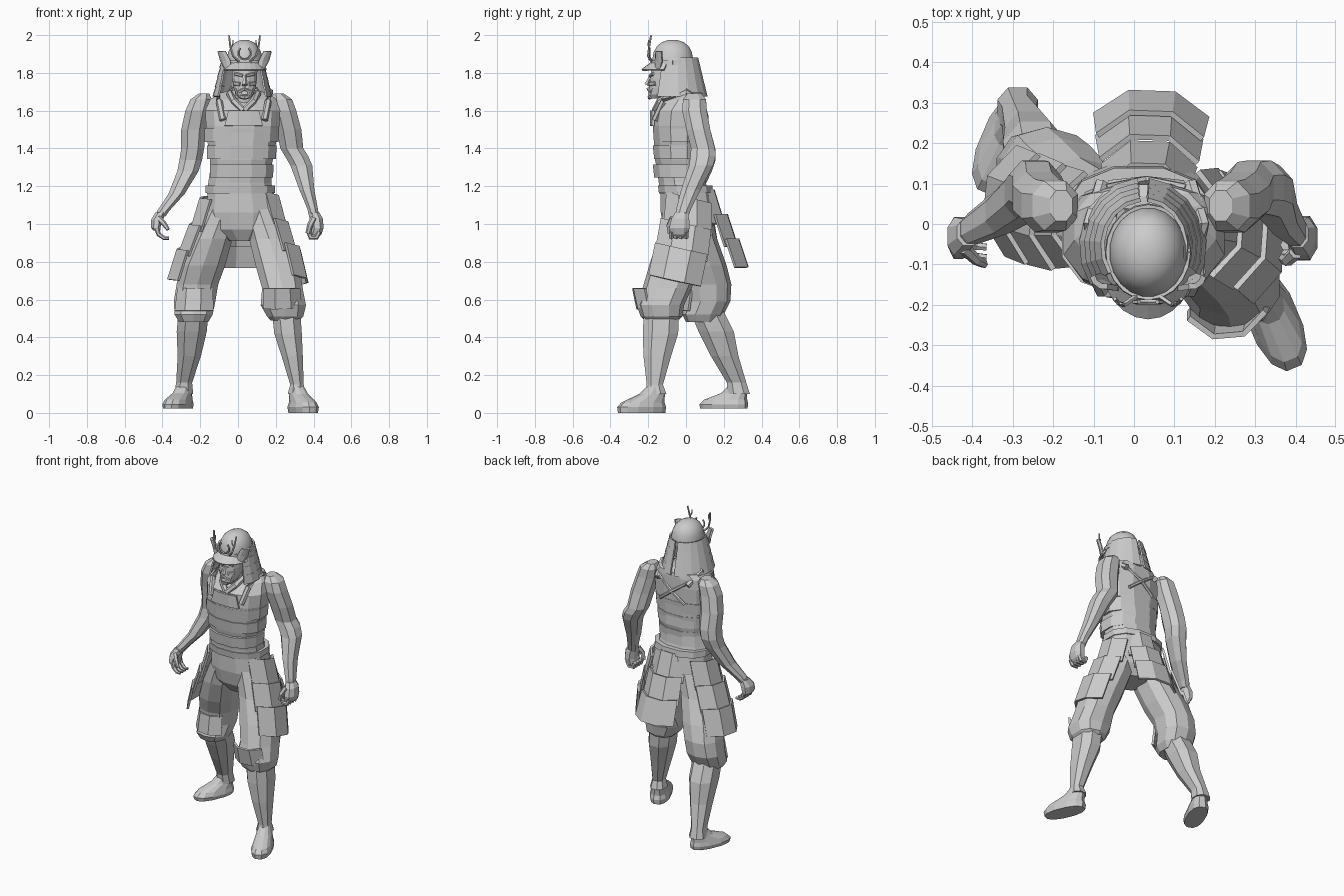
import bpy, bmesh, math
from math import sin, cos, radians, pi
from mathutils import Vector

grey = bpy.data.materials.new("plain_grey")
grey.diffuse_color = (0.6, 0.6, 0.6, 1)


def finish(name, bm, thick=0):
    bmesh.ops.recalc_face_normals(bm, faces=bm.faces)
    me = bpy.data.meshes.new(name)
    bm.to_mesh(me)
    bm.free()
    me.materials.append(grey)
    ob = bpy.data.objects.new(name, me)
    bpy.context.collection.objects.link(ob)
    if thick:
        m = ob.modifiers.new("thickness", 'SOLIDIFY')
        m.thickness, m.offset = thick, 0
    return ob


def grid(bm, rows, closed):
    """Skin rows of points with quads."""
    vs = [[bm.verts.new(p) for p in r] for r in rows]
    n = len(rows[0])
    for a, b in zip(vs, vs[1:]):
        for i in range(n if closed else n - 1):
            j = (i + 1) % n
            bm.faces.new((a[i], a[j], b[j], b[i]))
    return vs


def loft(name, rings, sides=10, rot=0, power=0.85):
    """Closed body from horizontal rings (z, x, y, rx, ry)."""
    rows = []
    for z, cx, cy, rx, ry in rings:
        r = []
        for i in range(sides):
            a = 2 * pi * (i + 0.5) / sides
            u = math.copysign(abs(cos(a)) ** power, cos(a)) * rx
            v = math.copysign(abs(sin(a)) ** power, sin(a)) * ry
            r.append((cx + u * cos(rot) - v * sin(rot), cy + u * sin(rot) + v * cos(rot), z))
        rows.append(r)
    bm = bmesh.new()
    vs = grid(bm, rows, True)
    bm.faces.new(vs[0])
    bm.faces.new(vs[-1])
    return finish(name, bm)


def panel(name, rows, angle, bend, lean=0):
    """Hanging plates; each row is (top centre, bottom centre, top width, bottom width)."""
    a = radians(angle)
    n, t = Vector((cos(a), sin(a), 0)), Vector((-sin(a), cos(a), 0))
    bm = bmesh.new()
    for top, bot, w0, w1 in rows:
        grid(bm, [[Vector(c) + t * u * w / 2 - n * bend * u * u - Vector((0, 0, lean * u))
                   for u in (-1, -0.4, 0.4, 1)] for c, w in ((top, w0), (bot, w1))], False)
    return finish(name, bm, 0.014)


def arc(name, bands, a0, a1, steps, thick=0.01):
    """Curved bands around the head; band = list of (z, x, y, rx, ry)."""
    bm = bmesh.new()
    for band in bands:
        grid(bm, [[(x + rx * cos(a), y + ry * sin(a), z) for a in
                   (radians(a0 + (a1 - a0) * i / steps) for i in range(steps + 1))]
                  for z, x, y, rx, ry in band], False)
    return finish(name, bm, thick)


def tube(name, pts, r0, r1=None, sides=6):
    """Tapered tube through points."""
    r1 = r0 if r1 is None else r1
    pts = [Vector(p) for p in pts]
    rows = []
    for k, p in enumerate(pts):
        d = (pts[min(k + 1, len(pts) - 1)] - pts[max(k - 1, 0)]).normalized()
        s = d.cross(Vector((0, 1, 0.1))).normalized()
        q = d.cross(s)
        r = r0 + (r1 - r0) * k / (len(pts) - 1)
        rows.append([p + r * (s * cos(2 * pi * i / sides) + q * sin(2 * pi * i / sides)) for i in range(sides)])
    bm = bmesh.new()
    vs = grid(bm, rows, True)
    bm.faces.new(vs[0])
    bm.faces.new(vs[-1])
    return finish(name, bm)


# Torso, belt and hips
loft("torso", [(1.16, .01, -.01, .18, .135), (1.22, .01, -.02, .172, .128), (1.3, .015, -.03, .165, .13),
               (1.34, .018, -.03, .172, .138), (1.42, .02, -.035, .185, .138), (1.52, .025, -.038, .2, .142),
               (1.6, .025, -.033, .205, .138), (1.66, .028, -.005, .18, .108), (1.69, .03, .02, .14, .08),
               (1.71, .03, .02, .07, .05)], 12)
loft("belt", [(1.165, .012, 0, .19, .148), (1.205, .012, -.005, .19, .148)], 12)
loft("hips", [(1.17, .015, 0, .18, .138), (1.06, .02, .01, .195, .148), (.97, .022, .01, .17, .13),
              (.91, .025, .01, .08, .09)], 12)
for z, w in ((1.28, .17), (1.38, .186), (1.47, .2)):  # overlapping cuirass bands
    loft("cuirass_band", [(z - .035, .018, -.036, w + .002, .136), (z + .035, .02, -.037, w + .004, .143)], 12)
panel("chest_plate", [((.03, -.186, 1.6), (.03, -.186, 1.52), .16, .2)], -90, .012)
for s in (-1, 1):
    tube("collar", [(.03, -.165, 1.6), (.03 + .05 * s, -.14, 1.65), (.03 + .075 * s, -.07, 1.69),
                    (.03 + .06 * s, .04, 1.71)], .018)
    tube("shoulder_strap", [(.03 + .11 * s, -.165, 1.55), (.03 + .13 * s, -.12, 1.65), (.03 + .14 * s, 0, 1.7),
                            (.03 + .11 * s, .1, 1.63)], .018)
    tube("back_cord", [(.03 + .1 * s, .09, 1.64), (.03, .11, 1.57), (.03 - .09 * s, .1, 1.5)], .01)

# Arms
loft("left_arm", [(1.69, .215, .045, .03, .04), (1.66, .23, .045, .06, .065), (1.6, .245, .045, .068, .07),
                  (1.5, .27, .065, .07, .068), (1.4, .285, .09, .065, .068), (1.36, .31, .09, .066, .072),
                  (1.31, .335, .08, .062, .068), (1.18, .365, .025, .042, .055), (1.08, .395, -.012, .03, .042),
                  (1.03, .405, -.025, .028, .035)], 8)
loft("right_arm", [(1.69, -.18, .045, .03, .04), (1.66, -.195, .045, .06, .065), (1.6, -.215, .045, .068, .07),
                   (1.5, -.235, .065, .07, .068), (1.4, -.24, .085, .065, .075), (1.34, -.25, .09, .064, .072),
                   (1.28, -.265, .075, .06, .066), (1.16, -.325, .03, .046, .055), (1.07, -.395, -.01, .034, .04),
                   (1.04, -.41, -.02, .028, .034)], 8)

# Hands: one closed, one half open
loft("left_hand", [(1.06, .405, -.025, .028, .035), (1.03, .415, -.03, .036, .05), (.98, .42, -.035, .036, .058),
                   (.945, .41, -.035, .034, .05), (.925, .4, -.035, .022, .035)], 8)
tube("left_thumb", [(.4, -.07, 1.03), (.38, -.09, .99), (.37, -.085, .95)], .018, .013)
loft("right_hand", [(1.06, -.41, -.02, .03, .035), (1.02, -.43, -.03, .034, .05), (.98, -.435, -.035, .026, .055),
                    (.965, -.43, -.035, .02, .05)], 8)
for i in range(4):
    y = .005 - .026 * i
    tube("right_finger", [(-.43, y, .98), (-.42, y, .945), (-.39, y - .008, .925), (-.365, y - .01, .925)], .014, .009)
    tube("left_finger", [(.43, y - .005, .96), (.415, y - .005, .93), (.385, y - .005, .93), (.375, y - .005, .96)], .014)
tube("right_thumb", [(-.42, -.06, 1.03), (-.39, -.09, 1.0), (-.37, -.1, .97)], .017, .01)

# Trouser legs
loft("left_trouser", [(1.08, .11, 0, .09, .12), (.92, .165, -.02, .11, .13), (.78, .21, -.06, .122, .135),
                      (.66, .235, -.1, .112, .13), (.57, .24, -.135, .125, .125), (.51, .25, -.13, .1, .11),
                      (.49, .25, -.13, .08, .09)], 10)
loft("right_trouser", [(1.08, -.075, .01, .09, .12), (.92, -.135, .035, .11, .13), (.78, -.185, .08, .122, .135),
                       (.68, -.215, .115, .115, .125), (.59, -.23, .12, .115, .115), (.52, -.235, .09, .105, .11),
                       (.48, -.235, .09, .08, .09)], 10)

# Knee guards
panel("left_knee_guard", [((.235, -.285, .66), (.24, -.262, .55), .19, .2)], -85, .06)
panel("right_knee_guard", [((-.235, -.015, .66), (-.24, -.03, .54), .18, .2)], -98, .06)

# Shins with ankle flare
loft("left_shin", [(.53, .255, -.13, .08, .1), (.42, .265, -.135, .078, .1), (.3, .287, -.152, .06, .078),
                   (.15, .312, -.165, .038, .046), (.1, .31, -.16, .05, .06)], 8)
loft("right_shin", [(.54, -.235, .11, .085, .095), (.43, -.245, .16, .085, .1), (.3, -.258, .205, .066, .078),
                    (.16, -.285, .268, .045, .055), (.1, -.288, .28, .054, .062)], 8)

# Feet
loft("left_foot", [(0, .345, -.235, .058, .132), (.03, .345, -.235, .064, .136), (.055, .343, -.228, .056, .12),
                   (.1, .32, -.18, .045, .07), (.14, .312, -.165, .036, .044)], 12, .4)
loft("right_foot", [(.022, -.318, .2, .058, .132), (.045, -.318, .2, .064, .136), (.07, -.314, .21, .056, .12),
                    (.105, -.295, .255, .045, .07), (.14, -.287, .268, .038, .048)], 12, -.4)

# Hanging hip plates
panel("left_hip_plates", [((.225, .01, 1.14), (.27, .005, .97), .23, .25), ((.275, -.005, 1.0), (.325, -.03, .83), .26, .27),
                          ((.335, -.03, .87), (.375, -.065, .7), .27, .27)], -4, .075, .03)
panel("right_hip_plates", [((-.205, .02, 1.14), (-.255, .025, .97), .23, .25), ((-.26, .025, 1.0), (-.32, .045, .84), .26, .27),
                           ((-.325, .045, .87), (-.375, .065, .71), .27, .27)], 174, .075, .01)
panel("back_hip_plates", [((.035, .155, 1.18), (.04, .21, 1.0), .2, .23), ((.04, .225, 1.05), (.04, .28, .88), .24, .26),
                          ((.042, .285, .92), (.045, .335, .77), .26, .28)], 88, .07)

# Neck, head and face
X = .035
loft("neck", [(1.58, X, -.05, .065, .07), (1.72, X, -.08, .05, .06)], 10)
loft("head", [(1.665, X, -.155, .028, .035), (1.685, X, -.14, .046, .062), (1.72, X, -.118, .06, .08),
              (1.77, X, -.11, .068, .082), (1.84, X, -.1, .07, .085)], 12)
tube("nose", [(X, -.185, 1.785), (X, -.2, 1.75), (X, -.207, 1.735)], .009, .016, 5)
tube("mouth", [(X - .03, -.185, 1.7), (X, -.2, 1.715), (X + .03, -.185, 1.7)], .009)
tube("chin", [(X - .02, -.185, 1.675), (X, -.192, 1.67), (X + .02, -.185, 1.675)], .012)
for s in (-1, 1):
    tube("brow", [(X + .01 * s, -.19, 1.785), (X + .05 * s, -.172, 1.795)], .009)
    tube("cheek", [(X + .02 * s, -.188, 1.74), (X + .052 * s, -.16, 1.745)], .014)

# Helmet bowl, smooth
H = -.07
bowl = loft("helmet_bowl", [(1.825, X, H, .096, .112), (1.87, X, H, .096, .11), (1.91, X, H, .088, .102),
                            (1.942, X, H, .072, .085), (1.963, X, H, .048, .058), (1.974, X, H, .02, .025)], 20, 0, 1)
bpy.context.view_layer.objects.active = bowl
bowl.select_set(True)
bpy.ops.object.shade_smooth_by_angle(angle=radians(40))
arc("helmet_rim", [[(1.84, X, H, .102, .116), (1.865, X, H, .1, .113)]], 0, 360, 20)
arc("helmet_brim", [[(1.855, X, H, .096, .11), (1.815, X, H - .005, .118, .158)]], 195, 345, 10)

# Layered neck guard
bands = []
for i in range(4):
    z, r = 1.88 - .05 * i, .103 + .012 * i
    bands.append([(z, .025, -.055, r, r + .012), (z - .055, .022, -.055, r + .014, r + .026)])
arc("neck_guard", bands, -35, 85, 6)
arc("neck_guard_half", bands, 95, 215, 6)

# Helmet ornaments
for s in (-1, 1):
    panel("helmet_wing", [((X + .125 * s, -.15, 1.915), (X + .105 * s, -.15, 1.865), .045, .06),
                          ((X + .105 * s, -.15, 1.865), (X + .09 * s, -.155, 1.82), .06, .035)], -90 + 35 * s, .01)
    tube("antler", [(X + .03 * s, -.18, 1.86), (X + .06 * s, -.2, 1.89), (X + .075 * s, -.195, 1.94),
                    (X + .082 * s, -.185, 1.998)], .007, .005, 5)
    tube("antler_tine", [(X + .074 * s, -.195, 1.93), (X + .062 * s, -.2, 1.95), (X + .06 * s, -.198, 1.975)], .005, .003, 5)
tube("crescent", [(X + .035 * sin(a), -.193, 1.905 - .035 * cos(a)) for a in (radians(d) for d in range(-140, 141, 35))],
     .006, .006, 5)
